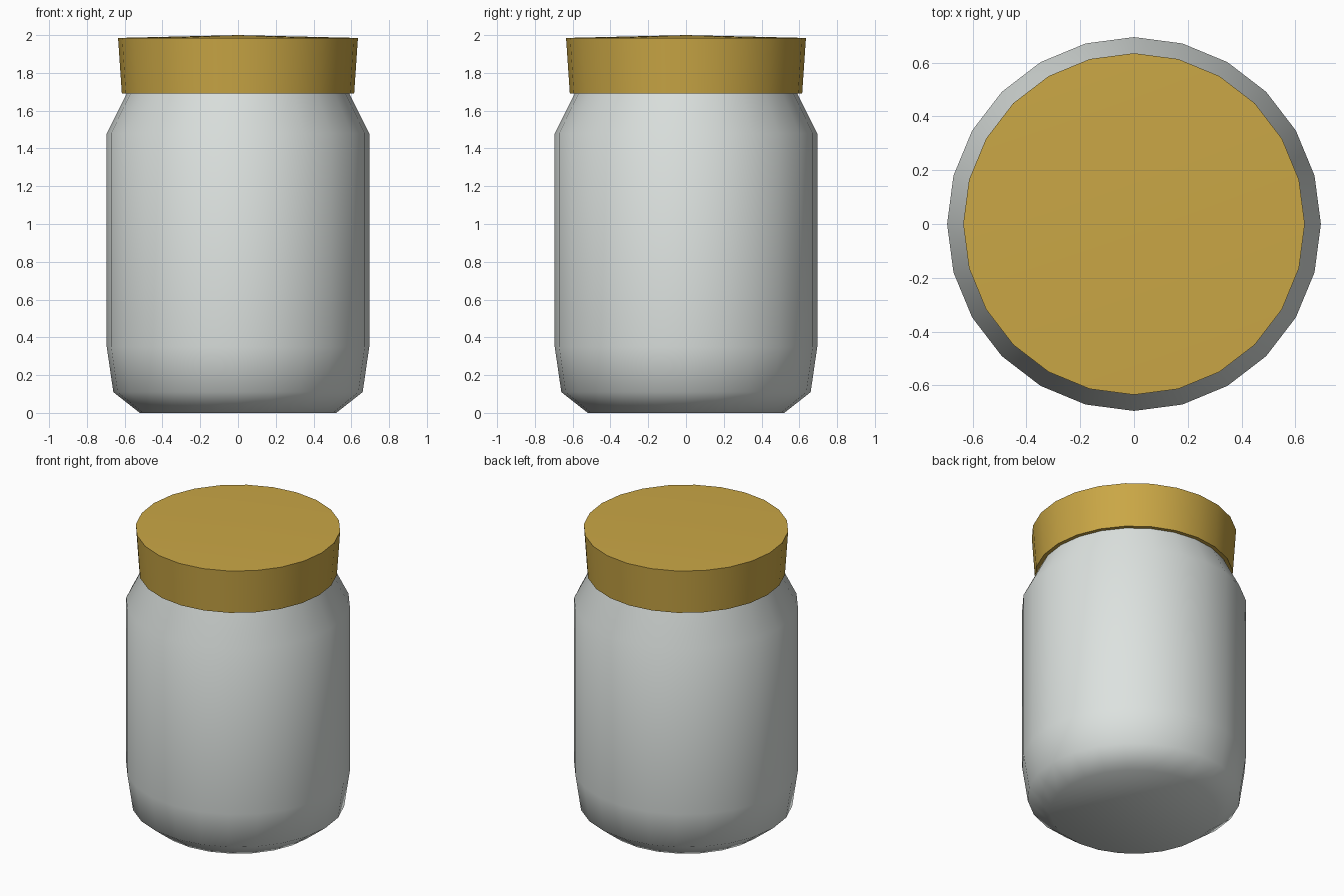
import bpy
import bmesh
import math

SIDES = 24

cube = bpy.data.objects.get("Cube")
if cube:
    bpy.data.objects.remove(cube, do_unlink=True)


def make_material(name, color):
    mat = bpy.data.materials.new(name)
    mat.use_nodes = True
    mat.diffuse_color = color
    mat.node_tree.nodes["Principled BSDF"].inputs["Base Color"].default_value = color
    return mat


def lathe(name, profile, mat, smooth_angle):
    """Spin (radius, height) points about z; radius 0 becomes a single pole."""
    bm = bmesh.new()
    rings = []
    for r, z in profile:
        count = SIDES if r > 0 else 1
        turn = math.tau / SIDES
        rings.append([bm.verts.new((r * math.cos(i * turn), r * math.sin(i * turn), z))
                      for i in range(count)])
    for low, high in zip(rings, rings[1:]):
        for i in range(SIDES):
            j = (i + 1) % SIDES
            corners = [low[i % len(low)], low[j % len(low)],
                       high[j % len(high)], high[i % len(high)]]
            bm.faces.new(list(dict.fromkeys(corners)))
    # Close an open end with a flat cap
    for ring in (rings[0], rings[-1]):
        if len(ring) > 1:
            bm.faces.new(ring)
    bmesh.ops.recalc_face_normals(bm, faces=bm.faces)
    mesh = bpy.data.meshes.new(name)
    bm.to_mesh(mesh)
    bm.free()
    mesh.materials.append(mat)
    obj = bpy.data.objects.new(name, mesh)
    bpy.context.collection.objects.link(obj)
    bpy.ops.object.select_all(action="DESELECT")
    obj.select_set(True)
    bpy.context.view_layer.objects.active = obj
    bpy.ops.object.shade_smooth_by_angle(angle=math.radians(smooth_angle))
    return obj


glass = make_material("pale_grey", (0.72, 0.76, 0.74, 1))
gold = make_material("gold", (0.59, 0.385, 0.06, 1))

# Jar body: flat base, rounded foot, straight wall, shoulder and hidden neck
lathe("jar_body", [(0.52, 0), (0.66, 0.11), (0.695, 0.35), (0.695, 1.48),
                   (0.59, 1.69), (0.58, 1.9)], glass, 80)

# Lid: slightly flared skirt with a shallow raised top
lathe("lid", [(0.615, 1.69), (0.635, 1.985), (0, 2)], gold, 30)
